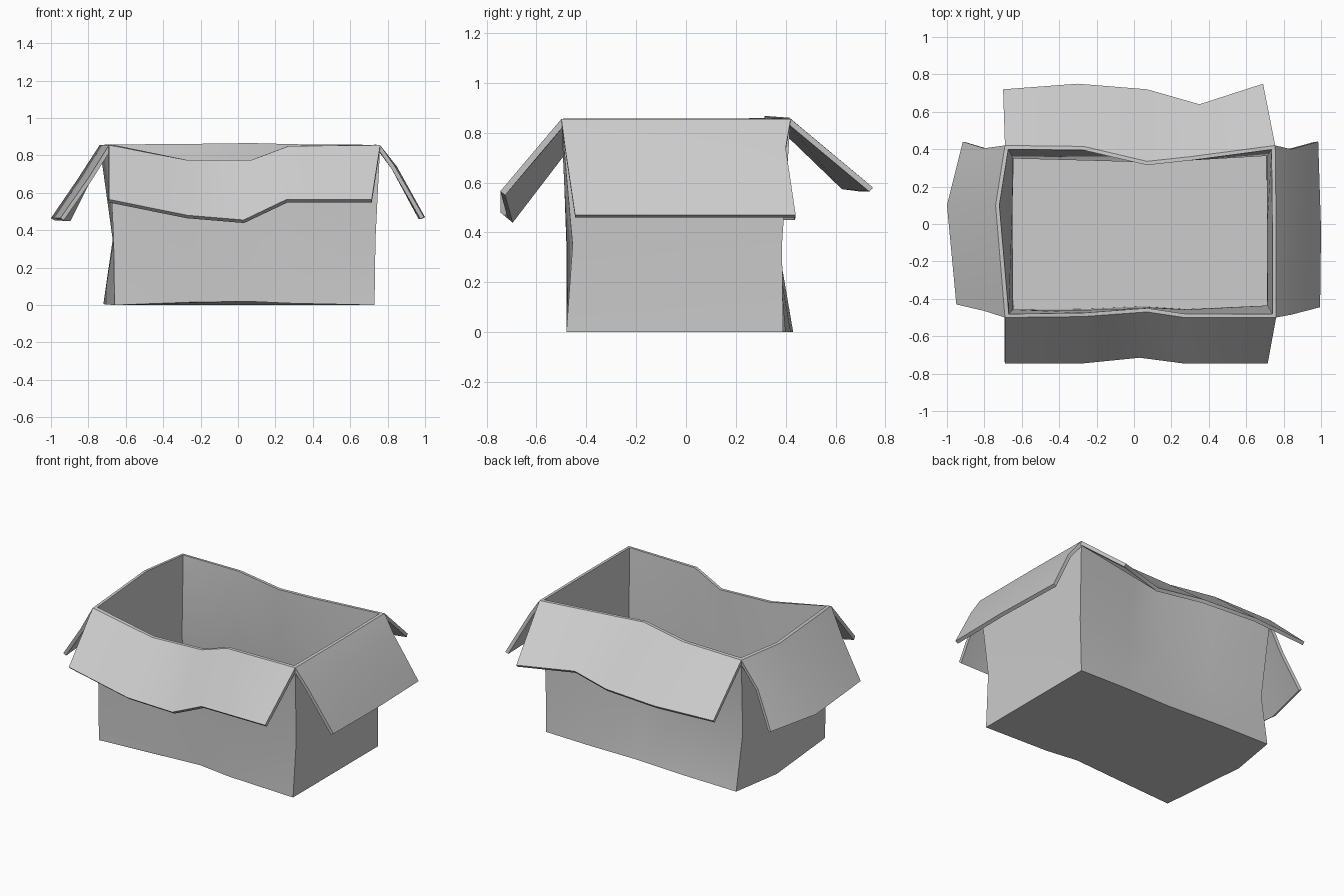
import bpy, bmesh, math

if "Cube" in bpy.data.objects:
    bpy.data.objects.remove(bpy.data.objects["Cube"])


def sheet(name, rows, thick, closed=False, floor=False):
    """Skin rows of points, then thicken away from the outer side."""
    bm = bmesh.new()
    vs = [[bm.verts.new(p) for p in row] for row in rows]
    n = len(rows[0])
    for a, b in zip(vs, vs[1:]):
        for i in range(n if closed else n - 1):
            j = (i + 1) % n
            bm.faces.new((a[i], a[j], b[j], b[i]))
    if floor:
        bm.faces.new(vs[0][::-1])
    else:
        # flaps: the outer side faces up
        bm.normal_update()
        if sum(f.normal.z for f in bm.faces) < 0:
            bmesh.ops.reverse_faces(bm, faces=bm.faces[:])
    me = bpy.data.meshes.new(name)
    bm.to_mesh(me)
    bm.free()
    ob = bpy.data.objects.new(name, me)
    bpy.context.collection.objects.link(ob)
    mod = ob.modifiers.new("thickness", 'SOLIDIFY')
    mod.thickness = thick
    mod.offset = -1
    mod.use_even_offset = True
    bpy.ops.object.select_all(action='DESELECT')
    ob.select_set(True)
    bpy.context.view_layer.objects.active = ob
    bpy.ops.object.modifier_apply(modifier=mod.name)
    bpy.ops.object.shade_smooth_by_angle(angle=math.radians(30))
    return ob


# Rim lines, each running along one side of the box
rim_front = [(-.69, -.5, .855), (-.27, -.495, .775), (.07, -.47, .775), (.27, -.5, .85), (.76, -.5, .855)]
rim_right = [rim_front[-1], (.76, -.03, .855), (.755, .42, .855)]
rim_back = [rim_right[-1], (.3, .36, .86), (.07, .335, .866), (-.27, .415, .86), (-.69, .42, .855)]
rim_left = [rim_back[-1], (-.74, .1, .855), rim_front[0]]

# Box body: floor, waist and rim loops
bottom = [(-.66, -.48, 0), (-.27, -.475, .015), (.05, -.46, .02), (.27, -.475, .01), (.73, -.48, 0),
          (.73, -.03, 0), (.73, .39, 0),
          (.42, .4, 0), (.07, .4, 0), (-.27, .42, 0), (-.66, .43, 0), (-.72, .1, .005)]
waist = [(-.665, -.478, .35), (-.27, -.48, .35), (.05, -.465, .35), (.27, -.478, .35), (.735, -.455, .35),
         (.73, -.03, .35), (.735, .385, .35),
         (.35, .37, .35), (.07, .35, .35), (-.27, .36, .35), (-.665, .37, .35), (-.67, .1, .35)]
top = rim_front[:-1] + rim_right[:-1] + rim_back[:-1] + rim_left[:-1]
sheet("box_body", [bottom, waist, top], .02, closed=True, floor=True)

# Front and back flaps hang straight from the rim
sheet("front_flap", [rim_front,
                     [(-.69, -.745, .565), (-.27, -.745, .48), (.03, -.715, .455),
                      (.26, -.745, .565), (.715, -.745, .565)]], .025)
sheet("back_flap", [rim_back,
                    [(.69, .75, .58), (.35, .64, .59), (.07, .72, .58),
                     (-.3, .75, .58), (-.7, .72, .58)]], .022)

# Side flaps are bent part way down
sheet("right_flap", [rim_right,
                     [(.84, -.485, .74), (.85, -.03, .74), (.84, .4, .74)],
                     [(.995, -.445, .47), (1.0, -.03, .47), (.985, .44, .47)]], .022)
sheet("left_flap", [rim_left,
                    [(-.8, .405, .69), (-.86, .1, .67), (-.8, -.465, .68)],
                    [(-.915, .44, .46), (-1.0, .1, .465), (-.95, -.43, .465)]], .022)
